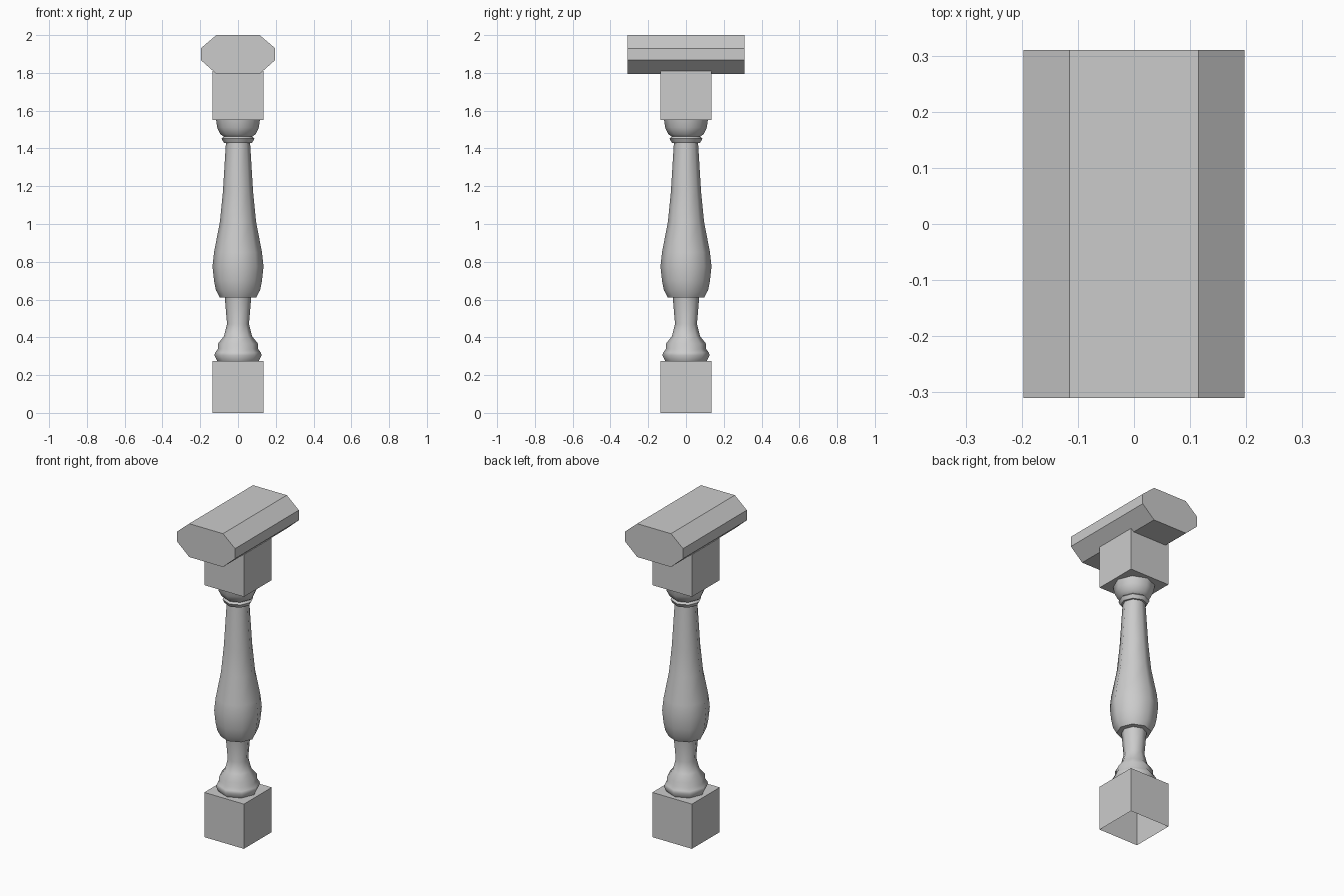
import bpy, bmesh, math

if "Cube" in bpy.data.objects:
    bpy.data.objects.remove(bpy.data.objects["Cube"])


def make_object(name, bm, smooth_angle=None):
    bmesh.ops.recalc_face_normals(bm, faces=bm.faces)
    mesh = bpy.data.meshes.new(name)
    bm.to_mesh(mesh)
    bm.free()
    ob = bpy.data.objects.new(name, mesh)
    bpy.context.collection.objects.link(ob)
    if smooth_angle:
        bpy.ops.object.select_all(action='DESELECT')
        ob.select_set(True)
        bpy.context.view_layer.objects.active = ob
        bpy.ops.object.shade_smooth_by_angle(angle=math.radians(smooth_angle))
    return ob


def block(name, half, z0, z1, open_bottom=False):
    bm = bmesh.new()
    bmesh.ops.create_cube(bm, size=1)
    for v in bm.verts:
        v.co.x *= 2 * half
        v.co.y *= 2 * half
        v.co.z = z1 if v.co.z > 0 else z0
    bm.normal_update()
    if open_bottom:
        bottom = [f for f in bm.faces if f.normal.z < -0.5]
        bmesh.ops.delete(bm, geom=bottom, context='FACES_ONLY')
    return make_object(name, bm)


def lathe(name, profile, sides=8):
    bm = bmesh.new()
    rings = []
    for r, z in profile:
        rings.append([bm.verts.new((r * math.cos(i * math.tau / sides),
                                    r * math.sin(i * math.tau / sides), z))
                      for i in range(sides)])
    for a, b in zip(rings, rings[1:]):
        for i in range(sides):
            j = (i + 1) % sides
            bm.faces.new((a[i], a[j], b[j], b[i]))
    return make_object(name, bm, 50)


# Square plinth and upper block
block("base_block", 0.135, 0, 0.275, open_bottom=True)
block("upper_block", 0.135, 1.55, 1.81)

# Turned eight-sided shaft
lathe("turned_shaft", [
    (0.11, 0.275), (0.125, 0.305), (0.12, 0.32), (0.107, 0.338), (0.107, 0.365),
    (0.075, 0.405), (0.058, 0.47), (0.07, 0.61),
    (0.097, 0.612), (0.117, 0.65), (0.127, 0.70), (0.135, 0.775), (0.127, 0.85),
    (0.096, 1.01), (0.08, 1.17), (0.064, 1.43),
    (0.075, 1.43), (0.087, 1.452), (0.075, 1.462),
    (0.093, 1.475), (0.11, 1.51), (0.116, 1.55)])

# Chamfered handrail running front to back
half = [(0.115, 1.795), (0.197, 1.868), (0.197, 1.93), (0.115, 2.0)]
section = half + [(-x, z) for x, z in reversed(half)]
bm = bmesh.new()
face = bm.faces.new([bm.verts.new((x, -0.31, z)) for x, z in section])
ext = bmesh.ops.extrude_face_region(bm, geom=[face], use_keep_orig=True)
for v in ext["geom"]:
    if isinstance(v, bmesh.types.BMVert):
        v.co.y = 0.31
make_object("handrail", bm)
